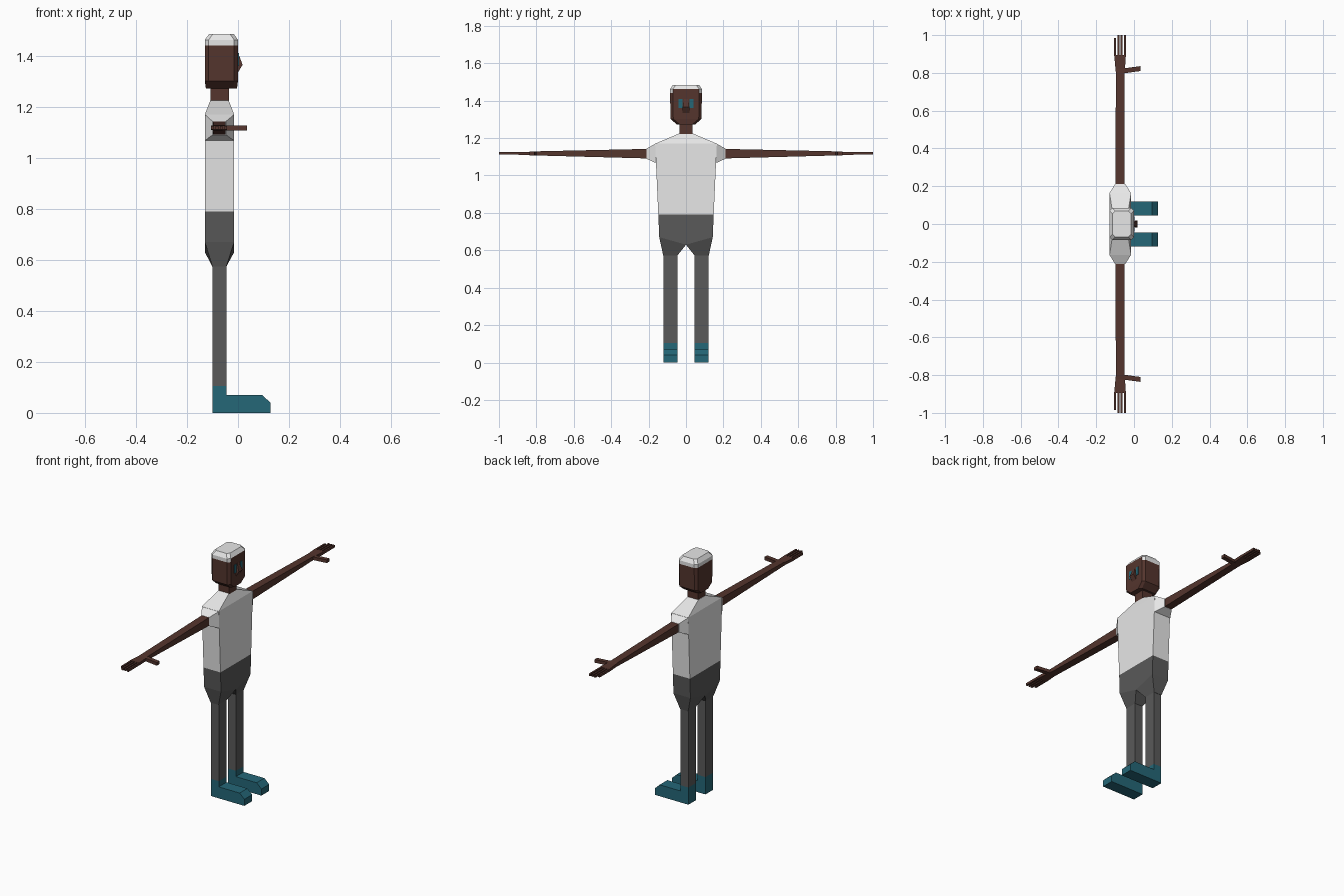
import bpy, bmesh
from mathutils import Vector

cube = bpy.data.objects.get("Cube")
if cube:
    bpy.data.objects.remove(cube, do_unlink=True)


def material(name, rgb):
    m = bpy.data.materials.new(name)
    m.use_nodes = True
    m.diffuse_color = (*rgb, 1)
    m.node_tree.nodes["Principled BSDF"].inputs["Base Color"].default_value = (*rgb, 1)
    return m


WHITE = material("white cloth", (0.8, 0.8, 0.8))
GREY = material("dark grey cloth", (0.1, 0.1, 0.1))
SKIN = material("brown skin", (0.09, 0.036, 0.027))
TEAL = material("teal", (0.018, 0.135, 0.185))

CX = -0.0725  # body centre line in depth


def loft(name, rings, mats, rule=None):
    """Join matching rings of points with quads and cap both ends."""
    bm = bmesh.new()
    loops = [[bm.verts.new(p) for p in ring] for ring in rings]
    n = len(loops[0])
    for a, b in zip(loops, loops[1:]):
        for i in range(n):
            j = (i + 1) % n
            bm.faces.new((a[i], a[j], b[j], b[i]))
    bm.faces.new(loops[0])
    bm.faces.new(loops[-1])
    bmesh.ops.recalc_face_normals(bm, faces=bm.faces)
    # drop hidden walls on the centre plane
    inner = [f for f in bm.faces if all(abs(v.co.y) < 1e-5 for v in f.verts)]
    bmesh.ops.delete(bm, geom=inner, context='FACES')
    if rule:
        for f in bm.faces:
            f.material_index = rule(f.calc_center_median(), f.normal)
    me = bpy.data.meshes.new(name)
    bm.to_mesh(me)
    bm.free()
    for m in mats:
        me.materials.append(m)
    ob = bpy.data.objects.new(name, me)
    bpy.context.collection.objects.link(ob)
    return ob


def flat(x0, x1, y0, y1, z, z_outer=None):
    """Level rectangle; its outer edge may sit at another height."""
    zo = z if z_outer is None else z_outer
    return [(x0, y0, z), (x1, y0, z), (x1, y1, zo), (x0, y1, zo)]


def upright(y, x0, x1, z0, z1):
    """Rectangle facing along the arm."""
    return [(x0, y, z0), (x1, y, z0), (x1, y, z1), (x0, y, z1)]


def octagon(x0, x1, hy, z, c=0.015):
    return [(x0 + c, -hy, z), (x1 - c, -hy, z), (x1, -hy + c, z), (x1, hy - c, z),
            (x1 - c, hy, z), (x0 + c, hy, z), (x0, hy - c, z), (x0, -hy + c, z)]


def both(rings, side):
    return [[(x, y * side, z) for x, y, z in r] for r in rings]


# Shirt body and neck
loft("shirt", [flat(CX - d, CX + d, -w, w, z) for z, d, w in
               [(0.79, 0.0575, 0.148), (1.17, 0.0575, 0.165), (1.225, 0.036, 0.035)]], [WHITE])
loft("neck", [flat(-0.107, -0.035, -0.035, 0.035, z) for z in (1.22, 1.28)], [SKIN])


# Head with a close cap of white hair, leaving the forehead bare
def hair_rule(c, n):
    return int(c.z > 1.46 or (c.z > 1.44 and n.x < 0.9))


loft("head", [octagon(-0.126, -0.004, 0.048, 1.272),
              octagon(-0.13, 0.0, 0.083, 1.302),
              octagon(-0.13, 0.0, 0.085, 1.44),
              octagon(-0.13, 0.0, 0.085, 1.462),
              octagon(-0.114, -0.016, 0.069, 1.485)], [SKIN, WHITE], hair_rule)

# Wedge nose
loft("nose", [[(-0.01, -w, z), (x, -w, z), (x, w, z), (-0.01, w, z)] for z, x, w in
              [(1.335, 0.0, 0.018), (1.365, 0.018, 0.018), (1.41, 0.001, 0.009)]], [SKIN])

for side, word in ((1, "left"), (-1, "right")):
    def part(name, rings, mat):
        loft(word + "_" + name, both(rings, side), [mat])

    # Eye plate
    part("eye", [flat(-0.003, 0.003, 0.02, 0.039, z) for z in (1.36, 1.41)], TEAL)

    # Sleeve, arm and hand
    part("sleeve", [upright(0.163, -0.13, -0.015, 1.067, 1.17),
                    upright(0.212, -0.1, -0.047, 1.09, 1.143)], WHITE)
    part("arm", [upright(0.205, -0.098, -0.049, 1.091, 1.142),
                 upright(0.80, -0.096, -0.05, 1.107, 1.129),
                 upright(0.82, -0.098, -0.048, 1.109, 1.127),
                 upright(0.895, -0.105, -0.043, 1.110, 1.126)], SKIN)

    # Four fingers and a thumb
    for i in range(4):
        x = -0.105 + i * 0.0172
        tip = 0.985 if i == 0 else 1.0
        part("finger_%d" % (i + 1), [upright(y, x, x + 0.0105, 1.111, 1.125)
                                     for y in (0.89, tip)], SKIN)
    part("thumb", [[(x, y, 1.108), (x, y + 0.026, 1.108), (x, y + 0.026, 1.127), (x, y, 1.127)]
                   for x, y in ((-0.06, 0.797), (0.035, 0.81))], SKIN)

    # Hip tapering into the trouser leg
    part("hip", [flat(CX - 0.0575, CX + 0.0575, 0, 0.148, 0.79),
                 flat(CX - 0.0575, CX + 0.0575, 0, 0.143, 0.63, 0.67),
                 flat(-0.1, -0.046, 0.045, 0.122, 0.573)], GREY)
    part("leg", [flat(-0.1, -0.046, 0.045, 0.12, z) for z in (0.105, 0.58)], GREY)

    # Shoe: side outline swept across the foot width
    outline = [(-0.1, 0), (0.127, 0), (0.127, 0.04), (0.095, 0.07),
               (-0.046, 0.07), (-0.046, 0.106), (-0.1, 0.106)]
    part("shoe", [[(x, y, z) for x, z in outline] for y in (0.045, 0.12)], TEAL)
